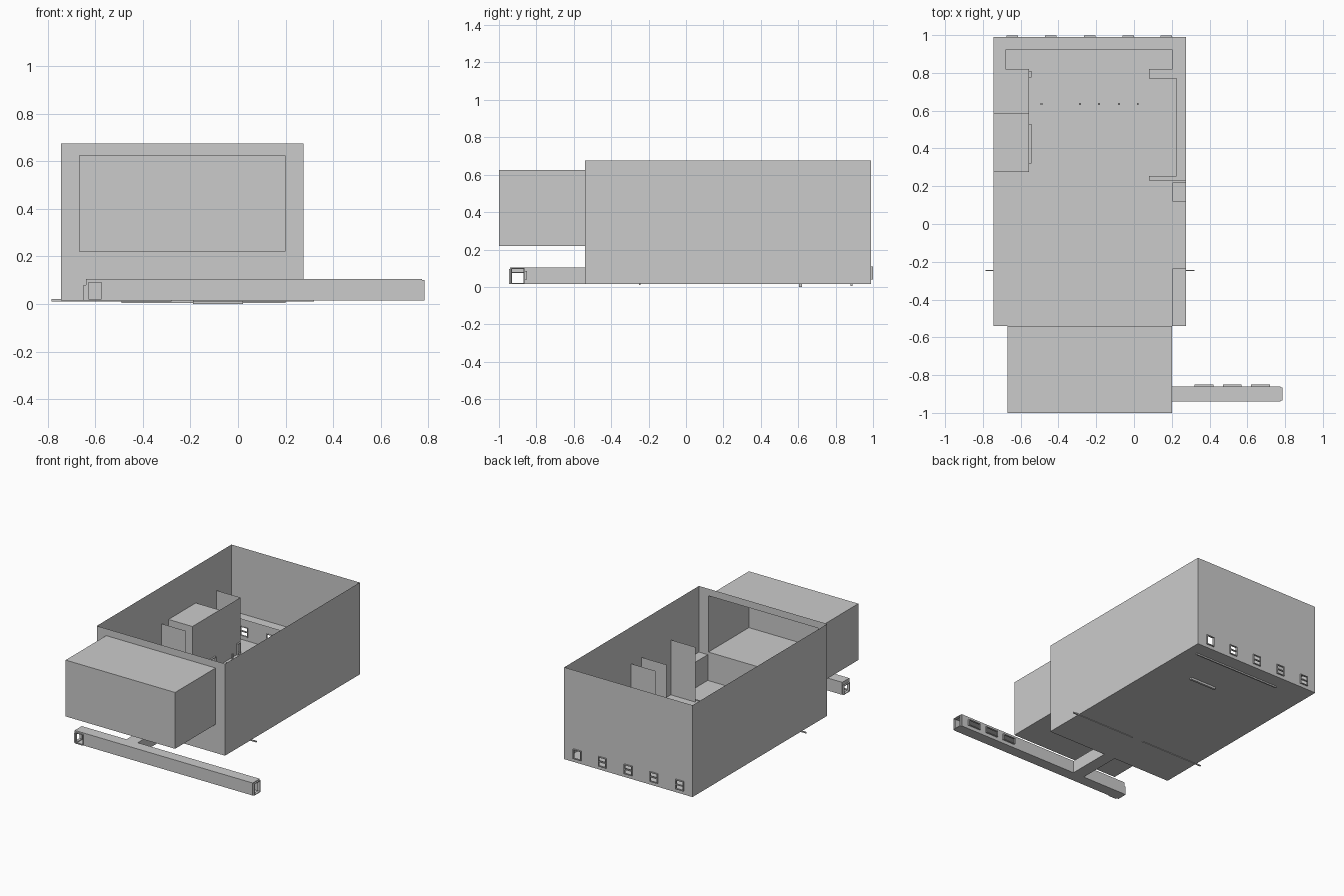
import bpy

if "Cube" in bpy.data.objects:
    bpy.data.objects.remove(bpy.data.objects["Cube"])

def mesh(name, verts, faces):
    m = bpy.data.meshes.new(name)
    m.from_pydata(verts, [], faces)
    m.update()
    o = bpy.data.objects.new(name, m)
    bpy.context.collection.objects.link(o)
    return o

def box(name, x0, x1, y0, y1, z0, z1):
    v = [(x, y, z) for x in (x0, x1) for y in (y0, y1) for z in (z0, z1)]
    f = [(0, 1, 3, 2), (4, 6, 7, 5), (0, 4, 5, 1), (2, 3, 7, 6), (0, 2, 6, 4), (1, 5, 7, 3)]
    return mesh(name, v, f)

def sheet(name, axis, pos, u0, u1, v0, v1, holes=()):
    """Flat panel perpendicular to an axis, with rectangular openings."""
    us = sorted({u0, u1, *[h[0] for h in holes], *[h[1] for h in holes]})
    vs = sorted({v0, v1, *[h[2] for h in holes], *[h[3] for h in holes]})
    def pt(u, v):
        return {'x': (pos, u, v), 'y': (u, pos, v), 'z': (u, v, pos)}[axis]
    n = len(vs)
    verts = [pt(u, v) for u in us for v in vs]
    faces = []
    for i in range(len(us) - 1):
        for j in range(n - 1):
            cu, cv = (us[i] + us[i + 1]) / 2, (vs[j] + vs[j + 1]) / 2
            if any(h[0] < cu < h[1] and h[2] < cv < h[3] for h in holes):
                continue
            a = i * n + j
            faces.append((a, a + n, a + n + 1, a + 1))
    return mesh(name, verts, faces)

def frame(name, axis, pos, u0, u1, v0, v1, t=0.005, d=0.006, bar=False):
    """Thin border around an opening in a wall."""
    parts = [(u0, u0 + t, v0, v1), (u1 - t, u1, v0, v1),
             (u0 + t, u1 - t, v0, v0 + t), (u0 + t, u1 - t, v1 - t, v1)]
    if bar:
        m = (v0 + v1) / 2
        parts.append((u0 + t, u1 - t, m - 0.003, m + 0.003))
    for a, b, c, e in parts:
        if axis == 'x':
            box(name, pos - d, pos + d, a, b, c, e)
        else:
            box(name, a, b, pos - d, pos + d, c, e)

L, R, F, B = -0.745, 0.275, -0.54, 0.99
Z0, ZT, ZR, ZG = 0.015, 0.675, 0.41, 0.20

# main hall shell, open at the top
windows = [(c - 0.031, c + 0.031, 0.04, 0.11) for c in (-0.645, -0.44, -0.235, -0.03, 0.17)]
sheet("hall_floor", 'z', Z0, L, R, F, B)
sheet("hall_left_wall", 'x', L, F, B, Z0, ZT)
sheet("hall_right_wall", 'x', R, F, B, Z0, ZT)
sheet("hall_back_wall", 'y', B, L, R, Z0, ZT, windows)
sheet("hall_front_wall", 'y', F, L, R, Z0, ZT,
      [(-0.67, 0.20, 0.22, 0.625), (-0.28, -0.20, Z0, 0.095)])
for i, w in enumerate(windows):
    frame("back_window_frame", 'y', 0.993, *w, bar=i < 4)

# projecting front bay
sheet("bay_front", 'y', -1.0, -0.67, 0.20, 0.22, 0.625)
for x in (-0.67, 0.20):
    sheet("bay_side", 'x', x, -1.0, F, 0.22, 0.625)
for z in (0.22, 0.625):
    sheet("bay_slab", 'z', z, -0.67, 0.20, -1.0, F)

# long front corridor
C0, C1, CF, CB, CT = -0.64, 0.775, -0.94, -0.86, 0.105
cwin = [(c - 0.05, c + 0.05, 0.04, 0.085) for c in (0.37, 0.52, 0.67)]
for z in (Z0, CT):
    sheet("corridor_slab", 'z', z, C0, C1, CF, CB)
sheet("corridor_front", 'y', CF, C0, C1, Z0, CT, [(-0.635, -0.57, Z0, 0.095)])
sheet("corridor_back", 'y', CB, C0, C1, Z0, CT, cwin + [(-0.285, -0.195, Z0, 0.095)])
frame("corridor_front_door_frame", 'y', CF, -0.635, -0.57, Z0, 0.095)
for w in cwin:
    frame("corridor_window_frame", 'y', -0.855, *w)
for x, top in ((C0, 0.075), (C1, 0.095)):
    sheet("corridor_end", 'x', x, CF, CB, Z0, CT, [(-0.933, -0.867, 0.02, top)])
    frame("corridor_end_frame", 'x', x, -0.935, -0.865, Z0, top + 0.005, d=0.01)

# short link from corridor to hall
for x in (-0.285, -0.195):
    sheet("link_side", 'x', x, CB, F, Z0, CT)
for z in (Z0, CT):
    sheet("link_slab", 'z', z, -0.285, -0.195, CB, F)
frame("link_door_frame", 'y', -0.545, -0.28, -0.20, Z0, 0.095)

# rooms on the left of the hall
RX = -0.555
sheet("left_room_side", 'x', RX, 0.275, 0.82, Z0, ZR,
      [(0.32, 0.53, 0.05, 0.10), (0.775, 0.81, Z0, 0.095)])
frame("left_room_window_frame", 'x', RX + 0.006, 0.32, 0.53, 0.05, 0.10)
frame("left_room_door_frame", 'x', RX + 0.006, 0.775, 0.81, Z0, 0.095)
for y in (0.195, 0.275, 0.585, 0.82):
    sheet("left_room_wall", 'y', y, L, RX, Z0, ZR)
sheet("left_room_roof", 'z', ZR, L, RX, 0.275, 0.585)
sheet("left_room_ceiling", 'z', ZG, L, RX, 0.585, 0.82)

# partitions and ledges on the right
for y in (0.23, 0.11, -0.22):
    sheet("right_partition", 'y', y, 0.08, R, Z0, ZR)
for x0, y0, y1 in ((0.08, 0.77, 0.82), (0.225, 0.255, 0.77), (0.08, 0.23, 0.255),
                   (0.205, 0.12, 0.22), (0.205, F, -0.235)):
    sheet("right_ledge", 'z', ZG, x0, R, y0, y1)
sheet("right_room_side", 'x', 0.205, F, -0.235, Z0, ZG)

# gallery along the back wall
sheet("back_gallery", 'z', ZG, L, R, 0.92, B)
sheet("gallery_left_return", 'z', ZG, L, -0.68, 0.82, 0.92)
sheet("gallery_right_return", 'z', ZG, 0.205, R, 0.82, 0.92)

# low cross strips and door jambs
for x0, x1 in ((-0.785, -0.28), (-0.19, 0.32)):
    box("cross_strip", x0, x1, -0.25, -0.243, 0.011, 0.02)
for x0, x1 in ((-0.54, -0.485), (-0.39, -0.285), (-0.19, -0.08), (0.015, 0.07)):
    box("floor_rail", x0, x1, 0.634, 0.638, Z0, 0.02)
for x in (-0.49, -0.285, -0.185, -0.08, 0.02):
    box("door_jamb", x - 0.005, x + 0.005, 0.631, 0.641, Z0, 0.095)

# sills under the floor
box("back_sill", -0.49, 0.20, 0.88, 0.89, 0.005, 0.02)
box("middle_sill", -0.19, 0.02, 0.605, 0.62, 0.0, 0.02)
